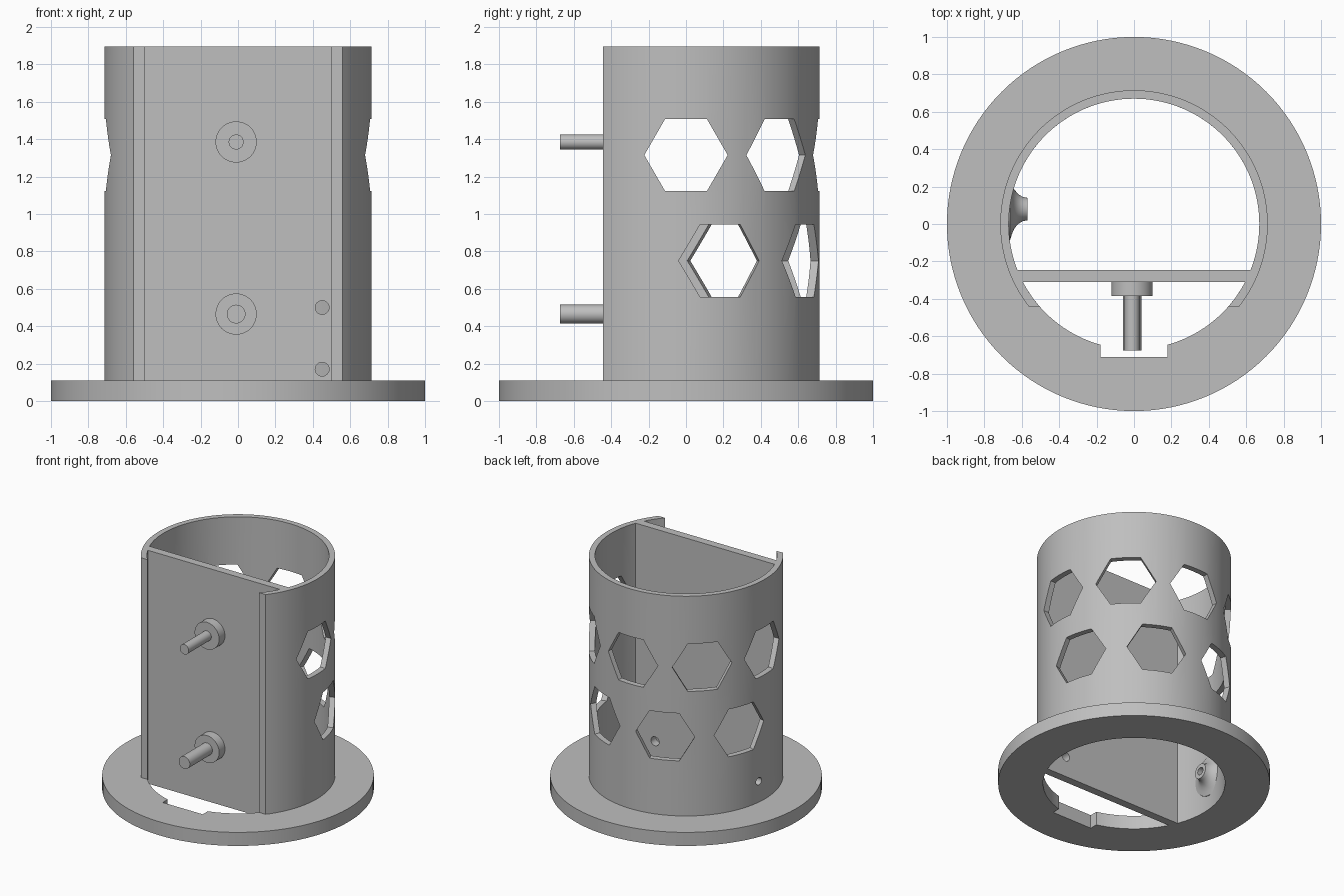
import bpy
import bmesh
from math import sin, cos, asin, pi, radians
from mathutils import Matrix, Vector

cube = bpy.data.objects.get("Cube")
if cube:
    bpy.data.objects.remove(cube, do_unlink=True)

OUTER, INNER = 0.715, 0.67      # tube radii
TOP, BASE = 1.895, 0.11         # tube top, base ring thickness
FRONT = -0.445                  # open front edge of the tube

grey = bpy.data.materials.new("plain grey")
grey.use_nodes = True
grey.diffuse_color = (0.52, 0.52, 0.52, 1)
grey.node_tree.nodes["Principled BSDF"].inputs["Base Color"].default_value = grey.diffuse_color


def arc(r, start, end, n):
    return [(r * cos(start + (end - start) * i / n), r * sin(start + (end - start) * i / n))
            for i in range(n + 1)]


def circle(r, n):
    return arc(r, 0, 2 * pi, n)[:-1]


def frame(degrees, x=0, y=0, z=0):
    """Local z points outward at the angle, local y points up."""
    a = radians(degrees)
    m = Matrix(((-sin(a), 0, cos(a)), (cos(a), 0, sin(a)), (0, 1, 0))).to_4x4()
    return Matrix.Translation((x, y, z)) @ m


def finish(name, bm, matrix=Matrix()):
    bmesh.ops.recalc_face_normals(bm, faces=bm.faces)
    bm.transform(matrix)
    mesh = bpy.data.meshes.new(name)
    bm.to_mesh(mesh)
    bm.free()
    mesh.materials.append(grey)
    obj = bpy.data.objects.new(name, mesh)
    bpy.context.collection.objects.link(obj)
    return obj


def prism(name, outline, low, high, matrix=Matrix()):
    bm = bmesh.new()
    face = bm.faces.new([bm.verts.new((x, y, low)) for x, y in outline])
    new = bmesh.ops.extrude_face_region(bm, geom=[face])["geom"]
    bmesh.ops.translate(bm, vec=(0, 0, high - low),
                        verts=[v for v in new if isinstance(v, bmesh.types.BMVert)])
    return finish(name, bm, matrix)


def rect(x0, x1, y0, y1):
    return [(x0, y0), (x1, y0), (x1, y1), (x0, y1)]


def cut(obj, cutters):
    for c in cutters:
        c.hide_render = True
        mod = obj.modifiers.new("cut", "BOOLEAN")
        mod.operation, mod.solver, mod.object = "DIFFERENCE", "EXACT", c
    bpy.context.view_layer.update()
    result = obj.evaluated_get(bpy.context.evaluated_depsgraph_get())
    mesh = bpy.data.meshes.new_from_object(result)
    obj.modifiers.clear()
    obj.data = mesh
    for c in cutters:
        bpy.data.objects.remove(c, do_unlink=True)


parts = []

# Base ring with a notch at the front of its opening
ring = prism("base_ring", circle(1, 128), 0, BASE)
cut(ring, [prism("opening_cutter", circle(INNER, 128), -0.1, 0.3),
           prism("notch_cutter", rect(-0.18, 0.18, -0.71, -0.5), -0.1, 0.3)])
parts.append(ring)

# Tube wall, open at the front, with two rows of hexagonal windows
a, b = asin(FRONT / OUTER), asin(FRONT / INNER)
tube = prism("tube_wall", arc(OUTER, a, pi - a, 96) + arc(INNER, pi - b, b, 96), BASE, TOP)
windows = [(ang, 1.315) for ang in (0, 45, 90, 135, 180)]
windows += [(ang, 0.75) for ang in (15, 64, 112, 160)]
cutters = [prism("window_cutter", circle(0.223, 6), 0.5, 0.9, frame(ang, z=z)) for ang, z in windows]
PORT_Y, PORT_Z = 0.08, 0.28
cutters.append(prism("port_cutter", circle(0.03, 24), 0.5, 0.9, frame(180, y=PORT_Y, z=PORT_Z)))
cut(tube, cutters)
parts.append(tube)

# Flat front panel with two small holes
panel = prism("front_panel", [(-0.605, -0.31), (0.605, -0.31), (0.63, -0.245), (-0.63, -0.245)], 0, TOP)
cut(panel, [prism("hole_cutter", circle(0.037, 24), 0.1, 0.5, frame(-90, x=0.45, z=z))
            for z in (0.17, 0.5)])
parts.append(panel)

# Pegs with round collars
for label, z, r in (("upper", 1.385, 0.04), ("lower", 0.465, 0.05)):
    place = frame(-90, x=-0.01, z=z)
    parts.append(prism(label + "_collar", circle(0.11, 48), 0.31, 0.385, place))
    parts.append(prism(label + "_peg", circle(r, 32), 0.385, 0.675, place))

# Flared boss around the port inside the tube
profile = [(0.03, 0.69), (0.03, 0.57), (0.06, 0.57), (0.065, 0.595), (0.08, 0.62),
           (0.105, 0.64), (0.135, 0.653), (0.165, 0.662), (0.165, 0.67), (0.06, 0.69)]
bm = bmesh.new()
verts = [bm.verts.new((r, 0, h)) for r, h in profile]
edges = [bm.edges.new((verts[i - 1], verts[i])) for i in range(len(verts))]
bmesh.ops.spin(bm, geom=verts + edges, cent=Vector(), axis=(0, 0, 1),
               angle=2 * pi, steps=40, use_merge=True)
bmesh.ops.remove_doubles(bm, verts=bm.verts, dist=0.0001)
parts.append(finish("port_boss", bm, frame(180, y=PORT_Y, z=PORT_Z)))

# Smooth the round faces, keep edges sharp
bpy.ops.object.select_all(action="DESELECT")
for obj in parts:
    obj.select_set(True)
bpy.context.view_layer.objects.active = tube
bpy.ops.object.shade_smooth_by_angle(angle=radians(25))
